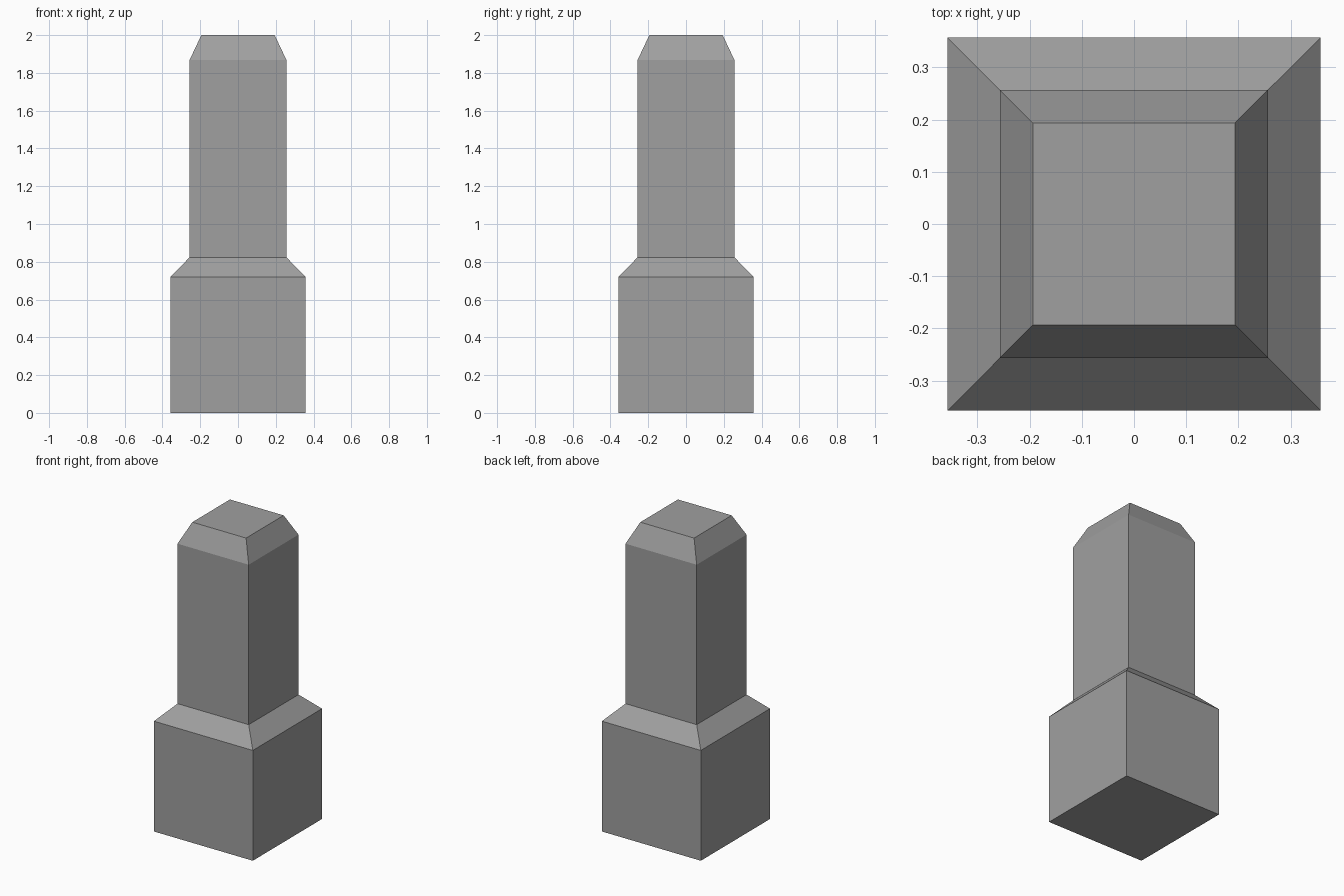
import bpy
import bmesh

if "Cube" in bpy.data.objects:
    bpy.data.objects.remove(bpy.data.objects["Cube"])

# Single flat grey
grey = bpy.data.materials.new("stone_grey")
grey.diffuse_color = (0.35, 0.35, 0.35, 1.0)
grey.use_nodes = True
grey.node_tree.nodes["Principled BSDF"].inputs["Base Color"].default_value = grey.diffuse_color

# Half width and height of each square ring: base block, sloped shoulder, shaft, tapered cap
PROFILE = [(0.357, 0.0), (0.357, 0.72), (0.257, 0.823), (0.257, 1.867), (0.194, 2.0)]
CORNERS = [(-1, -1), (1, -1), (1, 1), (-1, 1)]

# Square bollard lofted through the rings
bm = bmesh.new()
rings = [[bm.verts.new((sx * w, sy * w, z)) for sx, sy in CORNERS] for w, z in PROFILE]
for low, high in zip(rings, rings[1:]):
    for i in range(4):
        j = (i + 1) % 4
        bm.faces.new((low[i], low[j], high[j], high[i]))

# Closed underside and flat top
bm.faces.new(rings[0][::-1])
bm.faces.new(rings[-1])
bmesh.ops.recalc_face_normals(bm, faces=bm.faces[:])

mesh = bpy.data.meshes.new("square_bollard")
bm.to_mesh(mesh)
bm.free()
mesh.materials.append(grey)
bollard = bpy.data.objects.new("square_bollard", mesh)
bpy.context.collection.objects.link(bollard)
